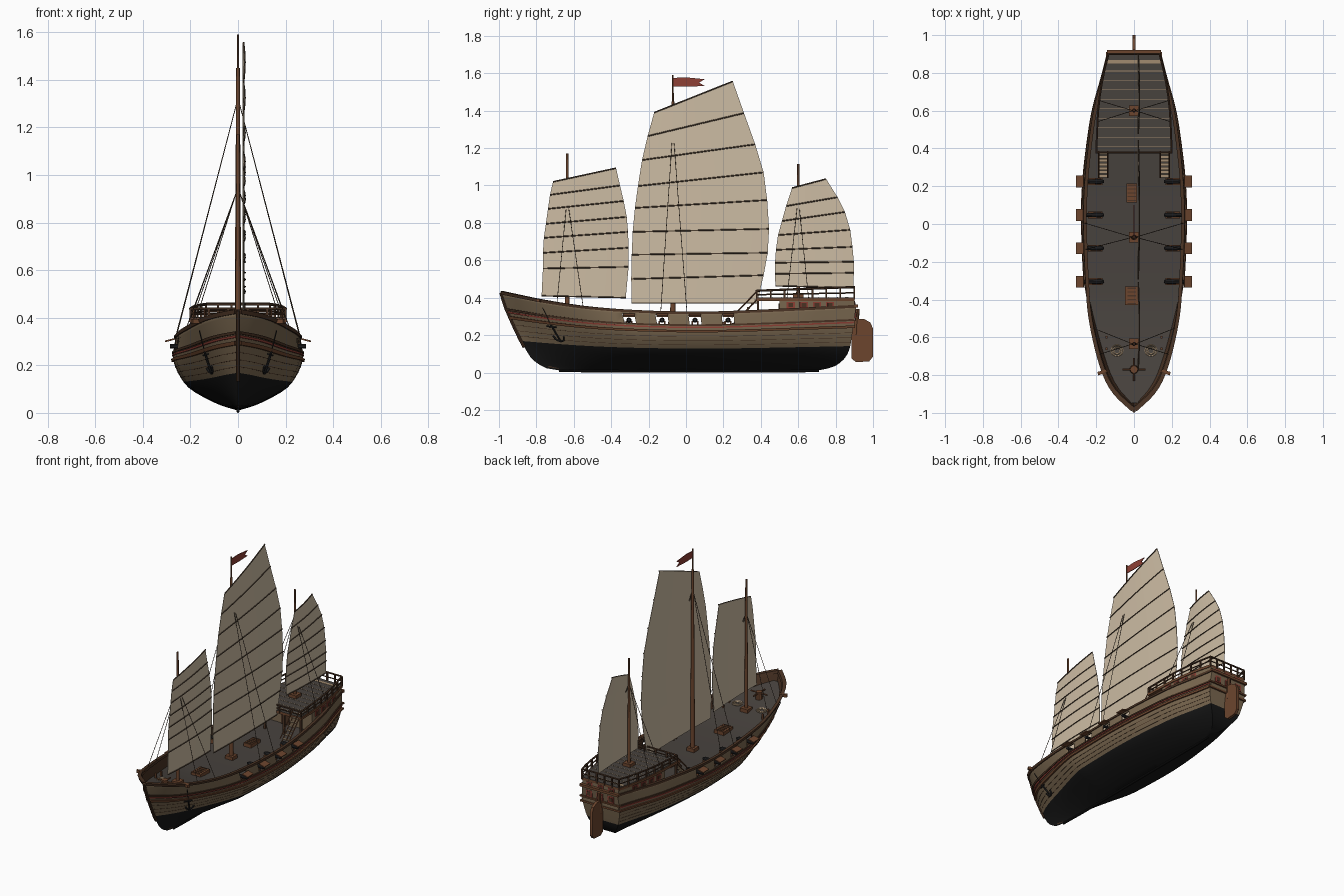
import bpy, bmesh, math
from mathutils import Vector, Matrix

if "Cube" in bpy.data.objects:
    bpy.data.objects.remove(bpy.data.objects["Cube"])

def mat(name, *c):
    m = bpy.data.materials.new(name)
    m.diffuse_color = (*c, 1)
    m.use_nodes = True
    m.node_tree.nodes["Principled BSDF"].inputs["Base Color"].default_value = m.diffuse_color
    return m
SAIL = mat("canvas", .61, .505, .37)
TAN = mat("hull planks", .195, .138, .08)
BLACK = mat("hull tar", .008, .008, .008)
DECK = mat("deck grey", .063, .054, .047)
TRIM = mat("dark trim", .07, .034, .018)
WOOD = mat("red brown wood", .15, .06, .027)
RED = mat("red paint", .27, .05, .035)
IRON = mat("iron", .018, .018, .019)
ROPE = mat("pale rope", .36, .26, .16)
BATTEN = mat("batten", .075, .05, .032)

# --- helpers ---
def finish(name, bm, *mats):
    me = bpy.data.meshes.new(name)
    bm.to_mesh(me)
    bm.free()
    for m in mats:
        me.materials.append(m)
    ob = bpy.data.objects.new(name, me)
    bpy.context.collection.objects.link(ob)
    return ob

def build(name, m, fn):
    bm = bmesh.new()
    fn(bm)
    return finish(name, bm, m)

def box(bm, c, s, rot=None):
    r = rot or Matrix.Identity(4)
    bmesh.ops.create_cube(bm, size=1, matrix=Matrix.Translation(c) @ r @ Matrix.Diagonal((*s, 1)))

def cyl(bm, a, b, r, r2=None, n=8):
    a, b = Vector(a), Vector(b)
    d = b - a
    bmesh.ops.create_cone(bm, cap_ends=True, segments=n, radius1=r, radius2=r if r2 is None else r2,
        depth=d.length, matrix=Matrix.Translation((a + b) / 2) @ d.to_track_quat('Z', 'Y').to_matrix().to_4x4())

def tube(bm, pts, r, n=6):
    for a, b in zip(pts, pts[1:]):
        cyl(bm, a, b, r, n=n)

def prism(bm, pts, off):
    f = bm.faces.new([bm.verts.new(p) for p in pts])
    ext = bmesh.ops.extrude_face_region(bm, geom=[f], use_keep_orig=True)
    bmesh.ops.translate(bm, vec=off, verts=[v for v in ext["geom"] if isinstance(v, bmesh.types.BMVert)])
    bmesh.ops.recalc_face_normals(bm, faces=bm.faces)

def interp(t, x):
    """smooth curve through (x, value) pairs"""
    i = 0
    while i < len(t) - 2 and x > t[i + 1][0]:
        i += 1
    def slope(k):
        a, b = t[max(k - 1, 0)], t[min(k + 1, len(t) - 1)]
        return (b[1] - a[1]) / (b[0] - a[0])
    (x0, v0), (x1, v1) = t[i], t[i + 1]
    h = x1 - x0
    q = (x - x0) / h
    return ((2*q**3 - 3*q*q + 1) * v0 + (q**3 - 2*q*q + q) * h * slope(i)
            + (3*q*q - 2*q**3) * v1 + (q**3 - q*q) * h * slope(i + 1))

# --- hull lines ---
BOW = [(0, -.67), (.02, -.73), (.07, -.78), (.155, -.825), (.255, -.853), (.4, -.887), (.81, -.965), (1, -.99)]
STERN = [(0, .70), (.05, .78), (.15, .835), (.3, .87), (.5, .885), (1, .91)]
PLAN = [(0, 0), (.05, .1), (.105, .16), (.21, .22), (.31, .253), (.52, .272), (.63, .266), (.73, .247), (.84, .215), (.94, .165), (1, .137)]
SHEER = [(-1, .43), (-.75, .38), (-.5, .345), (-.2, .325), (.1, .32), (.4, .33), (.91, .355)]
SECT = [(0, 0), (.05, .2), (.12, .4), (.3, .75), (.5, .92), (.7, 1), (1, .965)]

def top_z(y): return interp(SHEER, y)
def half(y): return interp(PLAN, (y + .99) / 1.9)
def P(u, s, off=0, side=1):
    z = .01 + s * (top_z(-.99 + 1.9 * u) - .01)
    y = interp(BOW, s) * (1 - u) + interp(STERN, s) * u
    k = max(0, 1 - u / .35)
    x = interp(PLAN, u) * (interp(SECT, s) * (1 - k) + s * k)
    return Vector((side * (x + off), y - off * k, z))

PORTS = [-.305, -.128, .048, .225]
S = [0, .03, .07, .12, .18, .25, .31, .38, .46, .54, .62, .68, .74, .80, .95, 1]
U = sorted([i / 44 for i in range(45)] + [(p + d + .975) / 1.879 for p in PORTS for d in (-.032, .032)])

# hull shell: tarred below the waterline row, open gun ports above the deck
bm = bmesh.new()
def hull_face(pts, s):
    bm.faces.new([bm.verts.new(p) for p in pts]).material_index = 1 if s < .375 else 0
for s0, s1 in zip(S, S[1:]):
    for u0, u1 in zip(U, U[1:]):
        y = P((u0 + u1) / 2, .87).y
        if s0 == .80 and any(abs(y - p) < .031 for p in PORTS):
            continue
        for side in (1, -1):
            q = [P(u0, s0, 0, side), P(u1, s0, 0, side), P(u1, s1, 0, side), P(u0, s1, 0, side)]
            hull_face(q[::side], s0)
    hull_face([P(1, s0), P(1, s0, 0, -1), P(1, s1, 0, -1), P(1, s1)], s0)
bmesh.ops.remove_doubles(bm, verts=bm.verts, dist=1e-5)
hull = finish("hull", bm, TAN, BLACK, TRIM, TRIM)
sol = hull.modifiers.new("planking", 'SOLIDIFY')
sol.thickness, sol.offset = .008, -1
sol.material_offset = sol.material_offset_rim = 2

# strips that follow the hull: cap rail, wales, painted line, plank seams
def strip(name, s0, s1, inn, out, m):
    bm = bmesh.new()
    for side in (1, -1):
        rings = [[bm.verts.new(P(u, s, o, side)) for s, o in ((s0, -inn), (s0, out), (s1, out), (s1, -inn))]
                 for u in [.004 + .996 * i / 60 for i in range(61)]]
        for a, b in zip(rings, rings[1:]):
            for j in range(4):
                bm.faces.new((a[j], b[j], b[j-3], a[j-3]))
        bm.faces.new(rings[0]); bm.faces.new(rings[-1])
    bmesh.ops.recalc_face_normals(bm, faces=bm.faces)
    finish(name, bm, m)
strip("cap_rail", .975, 1.02, .012, .006, TRIM)
strip("upper_wale", .77, .80, .002, .006, TRIM)
strip("painted_line", .735, .76, .002, .005, RED)
strip("lower_wale", .66, .70, .002, .009, WOOD)
for i, s in enumerate((.44, .51, .585)):
    strip("plank_seam_%d" % i, s, s + .006, .002, .001, TRIM)

# transom rails, stem post, keel
def transom(bm):
    for s, h in ((1, .016), (.78, .01), (.68, .012)):
        p = P(1, s)
        box(bm, (0, p.y, p.z), (2 * p.x + .02, .02, h))
build("transom_rails", WOOD, transom)
build("stem_post", TRIM, lambda bm: tube(bm, [P(0, s) for s in (.3, .4, .6, .8, 1.0)], .009, 8))
build("keel", BLACK, lambda bm: tube(bm, [(0, -.68, .011), (0, -.5, .007), (0, .6, .007), (0, .71, .011)], .007, 8))

# main deck, rising a little against the bulwarks at the bow
def deck_s(u): return .76 + .12 * max(0, 1 - u / .3)
def deck_z(y): return .01 + deck_s((y + .98) / 1.88) * (top_z(y) - .01)
bm = bmesh.new()
rows = [[bm.verts.new(P(u, deck_s(u), -.004, d)) for d in (-1, 1)] for u in [.012 + .983 * i / 40 for i in range(41)]]
for a, b in zip(rows, rows[1:]):
    bm.faces.new((a[0], a[1], b[1], b[0]))
finish("main_deck", bm, DECK)

# guns and open port lids
def per_port(fn):
    return lambda bm: [fn(bm, d, p) for p in PORTS for d in (1, -1)]
build("cannon_barrels", IRON, per_port(lambda bm, d, p: (cyl(bm, (d*.175, p, .28), (d*.285, p, .28), .014, .009, 10),
      cyl(bm, (d*.16, p, .28), (d*.177, p, .28), .007, .013, 8))))
build("gun_carriages", WOOD, per_port(lambda bm, d, p: [box(bm, (d*.205, p + o, .262), (.075, .008, .026)) for o in (-.014, .014)]))
build("port_lids", WOOD, per_port(lambda bm, d, p: box(bm, (d*.286, p, .306), (.042, .062, .007), Matrix.Rotation(d*.25, 4, 'Y'))))

# poop cabin, deck and railings
EDGE = [(.375, .205), (.5, .2), (.6, .195), (.7, .183), (.8, .165), (.9, .14)]
def outline(pts, inset, z):
    return [(x - inset, y, z) for y, x in pts] + [(inset - x, y, z) for y, x in pts[::-1]]
build("cabin", TAN, lambda bm: prism(bm, outline(EDGE[1:], .006, .24), (0, 0, .145)))
build("poop_edge", WOOD, lambda bm: prism(bm, outline(EDGE, 0, .383), (0, 0, .016)))
build("poop_deck", DECK, lambda bm: prism(bm, outline(EDGE, .006, .398), (0, 0, .004)))
def seams(bm):
    for i in range(10):
        y = .41 + .05 * i
        box(bm, (0, y, .4025), (2 * interp(EDGE, y) - .02, .018 if i == 9 else .003, .002))
build("poop_plank_seams", ROPE, seams)
def rail_z(y): return .437 + .02 * (y - .375) / .525
def rails(bm):
    ys = [.378 + .0745 * i for i in range(8)]
    side = [(interp(EDGE, y) - .005, y) for y in ys]
    loop = side + [(-x, y) for x, y in side[::-1]] + side[:1]
    for x, y in loop[:-1]:
        box(bm, (x, y, (rail_z(y) + .39) / 2), (.009, .009, rail_z(y) - .39))
    for y in (ys[0], ys[-1]):
        for k in (-.6, -.2, .2, .6):
            box(bm, (k * interp(EDGE, y), y, (rail_z(y) + .39) / 2), (.009, .009, rail_z(y) - .39))
    for frac, r in ((1, .006), (.5, .004)):
        tube(bm, [(x, y, .395 + frac * (rail_z(y) - .395)) for x, y in loop], r)
build("poop_railing", TRIM, rails)
build("poop_posts", TRIM, lambda bm: [box(bm, (x, .385, .315), (.012, .012, .145)) for x in (-.195, -.07, .07, .195)])

# windows: red frames with dark panes, along the sides and across the stern
def windows(size, out):
    def fn(bm):
        for y in (.56, .63, .70, .77):
            for d in (1, -1):
                a = math.atan((interp(EDGE, y + .02) - interp(EDGE, y - .02)) / .04)
                box(bm, (d * (interp(EDGE, y) - .005), y, .36), (.006 + out, size, size * .8), Matrix.Rotation(-d * a, 4, 'Z'))
        for x in (-.08, 0, .08):
            box(bm, (x, .9, .365), (size, .006 + out, size * .8))
            box(bm, (x, .903, .31), (size, .012 + out, size))
    return fn
build("window_frames", RED, windows(.044, 0))
build("window_panes", TRIM, windows(.026, .004))
build("cabin_door", TRIM, lambda bm: box(bm, (0, .498, .31), (.06, .008, .12)))

# stairs to the poop
def treads(bm):
    for d in (1, -1):
        for i in range(7):
            box(bm, (d * .163, .255 + .02 * i, .262 + .021 * i), (.044, .016, .006))
build("stair_treads", ROPE, treads)
build("stair_rails", WOOD, lambda bm: [cyl(bm, (x * d, .245, .25 + h), (x * d, .385, .395 + h), .004, n=4)
      for d in (1, -1) for x in (.14, .186) for h in (0, .045)])

# rudder with stock
build("rudder", WOOD, lambda bm: prism(bm, [(-.009, y, z) for y, z in ((.885, .075), (.885, .27), (.91, .287), (.95, .287),
      (.985, .268), (1, .235), (1, .085), (.98, .06), (.91, .055))], (.018, 0, 0)))
build("rudder_stock", WOOD, lambda bm: cyl(bm, (0, .91, .2), (0, .917, .34), .011))

# deck fittings
def hatches(bm):
    for y, w in ((.165, .055), (-.38, .07)):
        box(bm, (-.012, y, deck_z(y) + .01), (w, .1, .025))
build("hatches", WOOD, hatches)
build("hatch_gratings", TRIM, lambda bm: [box(bm, (-.012, y + .02 * i, deck_z(y) + .024), (.046, .006, .004))
      for y in (.165, -.38) for i in (-2, -1, 0, 1, 2)])
def capstan(bm):
    z = deck_z(-.77)
    cyl(bm, (0, -.77, z), (0, -.77, z + .05), .024, .02, 10)
    cyl(bm, (-.06, -.77, z + .04), (.06, -.77, z + .04), .005)
    cyl(bm, (0, -.83, z + .04), (0, -.71, z + .04), .005)
build("capstan", WOOD, capstan)
def coils(bm):
    for d in (1, -1):
        for r in (.03, .018):
            tube(bm, [(d*.09 + r*math.cos(a*.5236), -.67 + r*math.sin(a*.5236), deck_z(-.67) + .006) for a in range(13)], .005)
build("rope_coils", ROPE, coils)
build("bitts", WOOD, lambda bm: [box(bm, (d * .145, y, deck_z(y) + .015), (.012, .012, .04)) for d in (1, -1) for y in (-.6, -.66)])
build("catheads", WOOD, lambda bm: [box(bm, (d * .168, -.785, .385), (.05, .018, .018), Matrix.Rotation(-d * .3, 4, 'Z')) for d in (1, -1)])

# anchors lashed flat against the bow planks
def anchors(bm):
    for d in (1, -1):
        A = lambda u, s: P(u, s, .008, d)
        cyl(bm, A(.115, .9), A(.12, .66), .002)
        tube(bm, [A(.12, .66), A(.124, .54), A(.128, .42)], .005)
        tube(bm, [A(.128 + .016 * math.sin(a), .5 - .08 * math.cos(a)) for a in (-1.5, -.8, 0, .8, 1.5)], .005)
        cyl(bm, A(.106, .63), A(.134, .63), .004)
build("anchors", IRON, anchors)

# masts, with partners at the deck
MASTS = [("fore", -.635, 1.17, .012), ("main", -.07, 1.45, .015), ("mizzen", .6, 1.115, .011)]
for name, y, top, r in MASTS:
    base = .40 if name == "mizzen" else deck_z(y)
    def mast(bm):
        cyl(bm, (0, y, base - .03), (0, y, top), r, r * .5, 12)
        box(bm, (0, y, base + .01), (.055, .055, .025))
    build(name + "_mast", WOOD, mast)
build("flag_pole", WOOD, lambda bm: cyl(bm, (0, -.07, 1.4), (0, -.07, 1.59), .005, .004))
build("pennant", RED, lambda bm: prism(bm, [(-.002, y, z) for y, z in ((-.07, 1.575), (.0, 1.578), (.1, 1.568), (.07, 1.55),
      (.1, 1.532), (.0, 1.528), (-.07, 1.53))], (.004, 0, 0)))

# battened sails: rows of (luff y, luff z, leech y, leech z) from head to foot
SAILS = {
    "fore": [(-.711, 1.02, -.374, 1.093), (-.727, .95, -.353, 1.0), (-.738, .875, -.333, .917), (-.749, .795, -.317, .832),
             (-.76, .72, -.31, .752), (-.765, .64, -.307, .667), (-.765, .556, -.307, .565), (-.772, .41, -.322, .40)],
    "main": [(-.17, 1.39, .25, 1.557), (-.205, 1.264, .31, 1.387), (-.235, 1.136, .37, 1.22), (-.257, .997, .415, 1.07),
             (-.273, .88, .434, .922), (-.285, .752, .444, .768), (-.29, .63, .437, .64), (-.293, .5, .415, .52), (-.29, .372, .38, .372)],
    "mizzen": [(.567, .987, .749, 1.035), (.535, .89, .81, .937), (.513, .81, .85, .858), (.492, .735, .878, .763),
               (.481, .656, .89, .672), (.476, .587, .897, .592), (.476, .528, .897, .533), (.478, .463, .896, .453)]}
N = 8
for (name, my, top, r) in MASTS:
    rows = SAILS[name]
    pts = [[Vector((.02 + .006 * math.sin(math.pi * j / N), a + (c - a) * j / N, b + (d - b) * j / N))
            for j in range(N + 1)] for a, b, c, d in rows]
    bm = bmesh.new()
    vs = [[bm.verts.new(p) for p in row] for row in pts]
    for a, b in zip(vs, vs[1:]):
        for j in range(N):
            bm.faces.new((a[j], b[j], b[j+1], a[j+1]))
    sail = finish(name + "_sail", bm, SAIL)
    m = sail.modifiers.new("cloth", 'SOLIDIFY')
    m.thickness, m.offset = .003, 0
    # battens only on the outer (starboard) face
    build(name + "_battens", BATTEN, lambda bm: [tube(bm, [p + Vector((.0035, 0, 0)) for p in row], .0036) for row in pts])

# standing rigging: two shrouds each side of every mast
def shrouds(bm):
    for y, z, a, b in ((-.635, .93, -.69, -.55), (-.07, 1.3, -.135, .005), (.6, .93, .54, .655)):
        for d in (1, -1):
            for f in (a, b):
                foot = (d * interp(EDGE, f), f, .40) if y > .5 else (d * (half(f) - .01), f, top_z(f))
                cyl(bm, (d * .006, y, z), foot, .0018, n=5)
build("shrouds", BATTEN, shrouds)

# smooth the curved parts, keep hard edges; sails stay flat
bpy.ops.object.select_all(action='SELECT')
for ob in bpy.context.scene.objects:
    if ob.name.endswith("_sail"):
        ob.select_set(False)
bpy.context.view_layer.objects.active = hull
bpy.ops.object.shade_smooth_by_angle(angle=math.radians(32))
